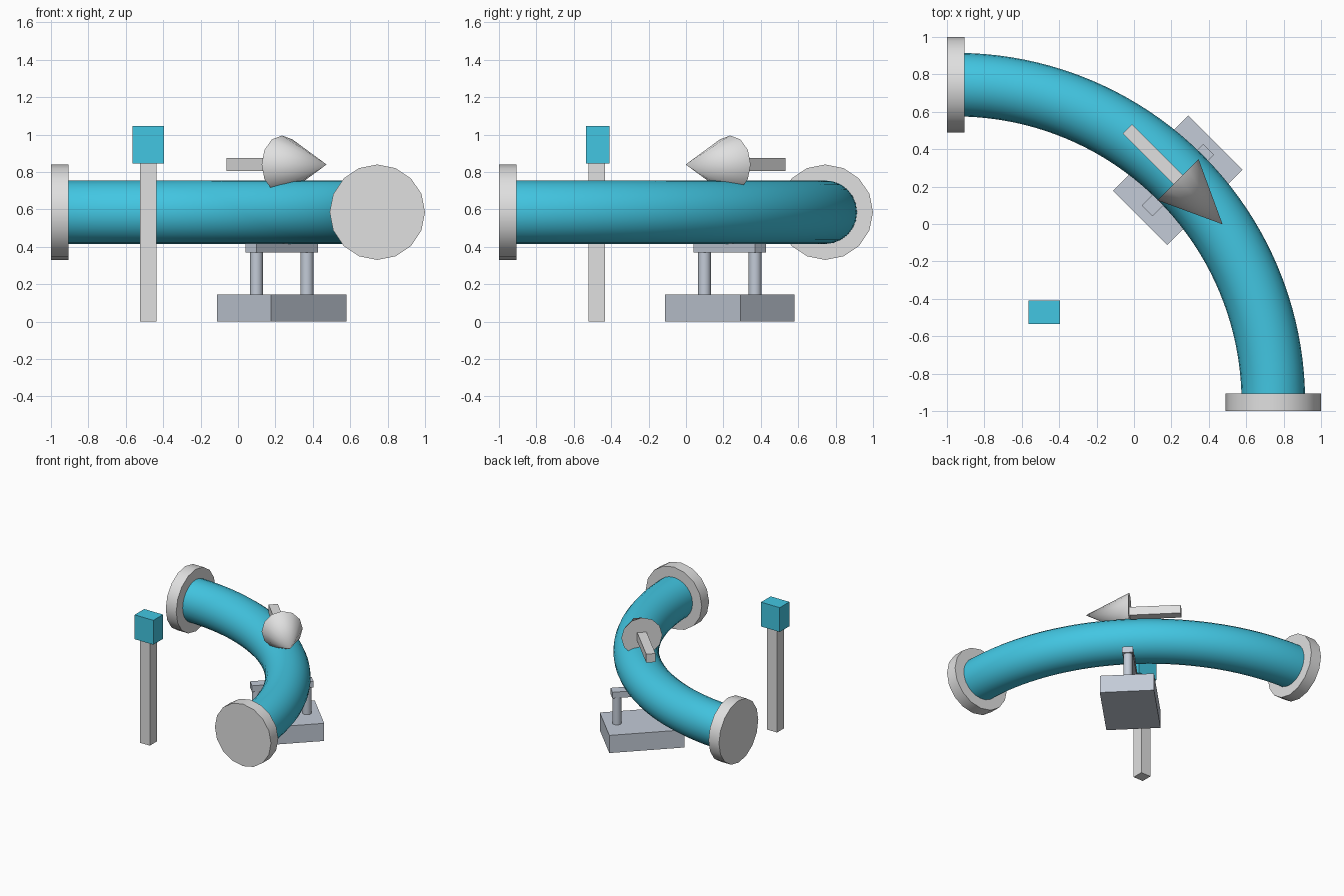
import bpy, math
from mathutils import Vector, Matrix

cube = bpy.data.objects.get("Cube")
if cube:
    bpy.data.objects.remove(cube, do_unlink=True)


def material(name, rgb):
    linear = [((c / 255 + 0.055) / 1.055) ** 2.4 for c in rgb]
    m = bpy.data.materials.new(name)
    m.use_nodes = True
    m.diffuse_color = (*linear, 1)
    m.node_tree.nodes["Principled BSDF"].inputs["Base Color"].default_value = (*linear, 1)
    return m


TEAL = material("teal", (66, 198, 226))
LIGHT = material("light grey", (224, 224, 224))
STEEL = material("blue grey", (195, 203, 215))


def finish(name, mat, smooth=False):
    ob = bpy.context.object
    ob.name = name
    ob.data.materials.clear()
    ob.data.materials.append(mat)
    if smooth:
        bpy.ops.object.shade_smooth_by_angle(angle=math.radians(35))
    return ob


def box(name, centre, size, mat, turn=0):
    bpy.ops.mesh.primitive_cube_add(size=1, location=centre, rotation=(0, 0, turn))
    bpy.context.object.scale = size
    return finish(name, mat)


def rod(name, centre, radius, depth, mat, sides, rotation=(0, 0, 0), tip=None):
    bpy.ops.mesh.primitive_cone_add(vertices=sides, radius1=radius, depth=depth,
                                    radius2=radius if tip is None else tip,
                                    location=centre, rotation=rotation)
    return finish(name, mat, True)


QUARTER = math.pi / 2
DIAG = math.pi / 4
END, LINE, PIPE_Z, PIPE_R = -0.9525, 0.745, 0.585, 0.17

# Quarter-turn pipe: a ring spun about the bend centre
bend = LINE - END
RINGS, SIDES = 40, 24
verts, faces = [], []
for i in range(RINGS + 1):
    a = QUARTER * i / RINGS
    for j in range(SIDES):
        t = 2 * math.pi * j / SIDES
        r = bend + PIPE_R * math.cos(t)
        verts.append((END + r * math.cos(a), END + r * math.sin(a),
                      PIPE_Z + PIPE_R * math.sin(t)))
        if i < RINGS:
            k = i * SIDES
            n = (j + 1) % SIDES
            faces.append((k + j, k + SIDES + j, k + SIDES + n, k + n)[::-1])
mesh = bpy.data.meshes.new("curved_pipe")
mesh.from_pydata(verts, [], faces)
pipe = bpy.data.objects.new("curved_pipe", mesh)
bpy.context.collection.objects.link(pipe)
bpy.ops.object.select_all(action="DESELECT")
bpy.context.view_layer.objects.active = pipe
pipe.select_set(True)
finish("curved_pipe", TEAL, True)

# Round end flanges
rod("left_flange", (LINE, END, PIPE_Z), 0.255, 0.095, LIGHT, 16, (QUARTER, 0, 0))
rod("right_flange", (END, LINE, PIPE_Z), 0.255, 0.095, LIGHT, 16, (0, QUARTER, 0))

# Support stand, turned to cross the pipe at mid-bend
MID = 0.234
box("stand_base", (MID, MID, 0.0725), (0.57, 0.41, 0.145), STEEL, DIAG)
box("stand_crossbar", (MID, MID, 0.394), (0.465, 0.08, 0.05), STEEL, DIAG)
for name, side in (("back_stand_post", 1), ("front_stand_post", -1)):
    p = MID + side * 0.135
    rod(name, (p, p, 0.258), 0.035, 0.23, STEEL, 12)

# Flow arrow on top of the pipe
flow = Vector((1, -1, 0)).normalized()
origin = Vector((MID + 0.002, MID + 0.002, 0.84))
box("arrow_shaft", origin - flow * 0.192, (0.386, 0.07, 0.07), LIGHT, -DIAG)
rod("arrow_head", origin + flow * 0.168, 0.155, 0.336, LIGHT, 12,
    (0, QUARTER, -DIAG), tip=0)

# Separate marker post with its block
box("marker_post", (-0.48, -0.4775, 0.4225), (0.09, 0.09, 0.845), LIGHT)
box("marker_block", (-0.48, -0.4725, 0.945), (0.17, 0.125, 0.2), TEAL)
